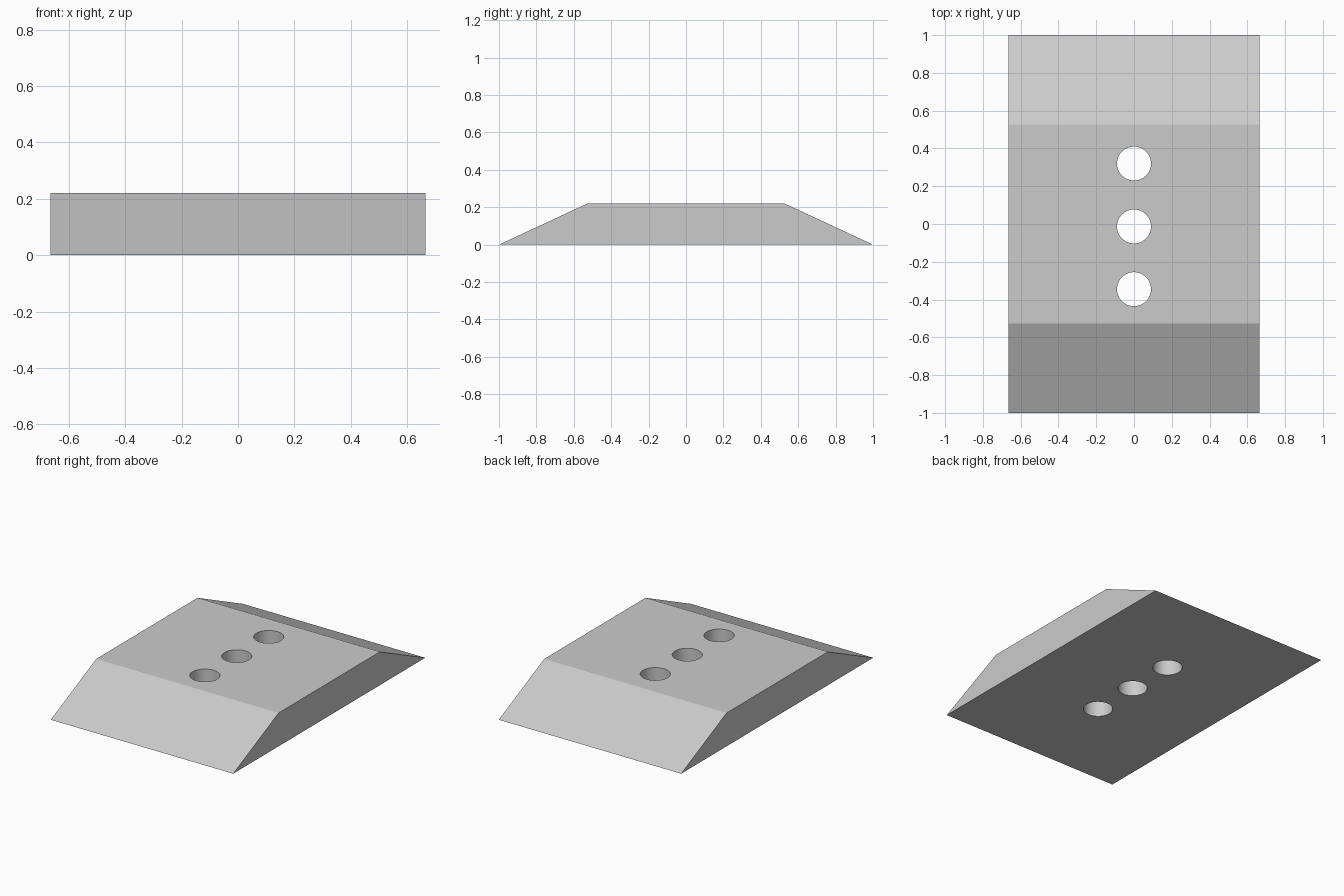
import bpy
import bmesh

HALF_WIDTH, HEIGHT = 0.665, 0.22
HOLE_RADIUS = 0.09
HOLE_CENTRES = (-0.345, -0.013, 0.32)

default_cube = bpy.data.objects.get("Cube")
if default_cube:
    bpy.data.objects.remove(default_cube, do_unlink=True)

# Plain grey material
grey = bpy.data.materials.new("grey")
grey.use_nodes = True
colour = (0.6, 0.6, 0.6, 1)
grey.diffuse_color = colour
grey.node_tree.nodes["Principled BSDF"].inputs["Base Color"].default_value = colour

# Block: trapezoid side profile extruded across the width
profile = [(-1, 0), (1, 0), (0.527, HEIGHT), (-0.527, HEIGHT)]
bm = bmesh.new()
side = bm.faces.new([bm.verts.new((-HALF_WIDTH, y, z)) for y, z in profile])
extruded = bmesh.ops.extrude_face_region(bm, geom=[side])["geom"]
bmesh.ops.translate(bm, vec=(2 * HALF_WIDTH, 0, 0),
                    verts=[v for v in extruded if isinstance(v, bmesh.types.BMVert)])
bmesh.ops.recalc_face_normals(bm, faces=bm.faces)
mesh = bpy.data.meshes.new("sloped_block")
bm.to_mesh(mesh)
bm.free()
mesh.materials.append(grey)
block = bpy.data.objects.new("sloped_block", mesh)
bpy.context.collection.objects.link(block)

# Row of round holes right through the block
for y in HOLE_CENTRES:
    bpy.ops.mesh.primitive_cylinder_add(vertices=48, radius=HOLE_RADIUS, depth=1,
                                        location=(0, y, HEIGHT / 2))
    cutter = bpy.context.object
    cutter.name = "hole_cutter"
    cutter.hide_render = True
    cutter.data.materials.append(grey)
    cut = block.modifiers.new("hole", 'BOOLEAN')
    cut.operation = 'DIFFERENCE'
    cut.solver = 'EXACT'
    cut.object = cutter
    bpy.ops.object.select_all(action='DESELECT')
    block.select_set(True)
    bpy.context.view_layer.objects.active = block
    bpy.ops.object.modifier_apply(modifier=cut.name)
    bpy.data.objects.remove(cutter, do_unlink=True)

# Smooth hole walls, crisp block edges (slopes meet at about 25 degrees)
bpy.ops.object.shade_smooth_by_angle(angle=0.3)
